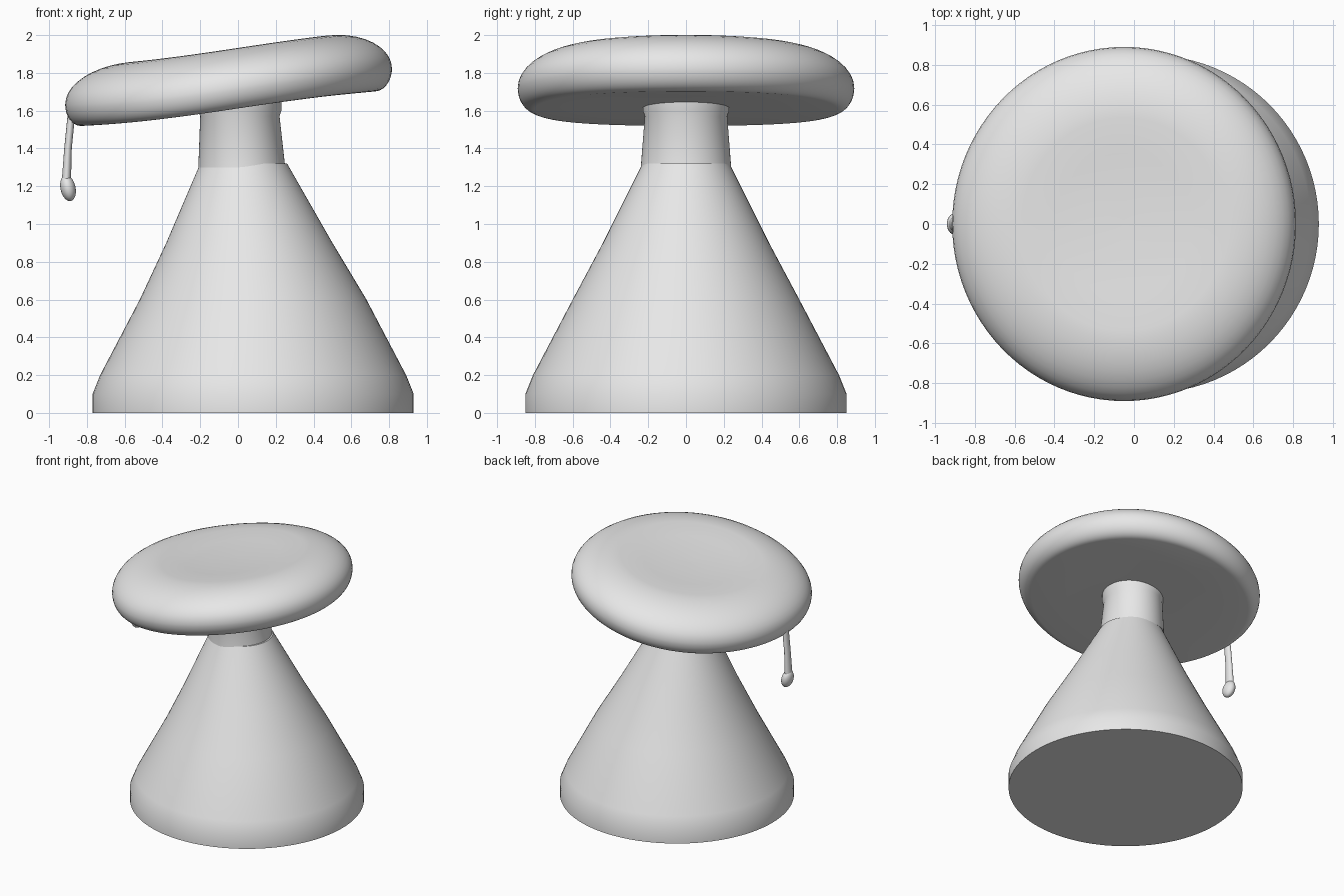
import bpy, bmesh
from math import sin, cos, pi, tau, radians

cube = bpy.data.objects.get("Cube")
if cube:
    bpy.data.objects.remove(cube, do_unlink=True)

colour = (0.8, 0.8, 0.8, 1)
grey = bpy.data.materials.new("plain_grey")
grey.use_nodes = True
grey.diffuse_color = colour
grey.node_tree.nodes["Principled BSDF"].inputs["Base Color"].default_value = colour


def finish(obj, angle):
    """Give an object its colour and smooth shading with crisp edges."""
    obj.data.materials.append(grey)
    bpy.ops.object.select_all(action='DESELECT')
    obj.select_set(True)
    bpy.context.view_layer.objects.active = obj
    bpy.ops.object.shade_smooth_by_angle(angle=radians(angle))


def stack(name, rings, stretch=1, sides=96, lift=None):
    """Closed skin over rings of (centre x, z, radius), stretched along y."""
    bm = bmesh.new()
    loops = []
    for centre, height, radius in rings:
        loop = []
        for i in range(sides):
            turn = tau * i / sides
            x = centre + radius * cos(turn)
            y = radius * stretch * sin(turn)
            z = height + (lift(x) if lift else 0)
            loop.append(bm.verts.new((x, y, z)))
        loops.append(loop)
    for low, high in zip(loops, loops[1:]):
        for i in range(sides):
            j = (i + 1) % sides
            bm.faces.new((low[i], low[j], high[j], high[i]))
    bm.faces.new(reversed(loops[0]))
    bm.faces.new(loops[-1])
    mesh = bpy.data.meshes.new(name)
    bm.to_mesh(mesh)
    bm.free()
    obj = bpy.data.objects.new(name, mesh)
    bpy.context.collection.objects.link(obj)
    finish(obj, 35)


def seat_lift(x):
    """Gentle S-shaped tilt of the seat, low on its right side."""
    return 1.615 + 0.1 * sin(1.5 * x - 0.03)


def cushion_rings(centre, radius, steps=10):
    """Flat underside, rolled rim made of two quarter ellipses, dished top."""
    middle, top, bottom_roll, top_roll = 0.115, 0.32, 0.1, 0.4
    profile = [(r, 0) for r in (0.01, 0.3, 0.6)]
    for i in range(2 * steps + 1):
        a = pi / 2 * (i / steps - 1)
        roll = bottom_roll if a < 0 else top_roll
        depth = middle if a < 0 else top - middle
        profile.append((1 - roll + roll * cos(a), middle + depth * sin(a)))
    rim = 1 - top_roll
    for r in (0.4, 0.2, 0.01):
        dish = 0.025 * (1 - (r / rim) ** 2)
        profile.append((r, top - dish))
    return [(centre, z, radius * r) for r, z in profile]


# Conical base with an upright foot band, leaning slightly inward
stack("base_cone", [(0.08, 0, 0.85), (0.08, 0.1, 0.85), (0.08, 0.2, 0.81),
                    (0.08, 0.6, 0.6), (0.06, 0.9, 0.44), (0.03, 1.32, 0.23)])

# Neck with a small flare under the seat
stack("neck", [(0.02, 1.3, 0.23), (0.01, 1.57, 0.21),
               (0.01, 1.6, 0.22), (0.01, 1.7, 0.22)], stretch=1.04)

# Round tilted cushion
stack("seat_cushion", cushion_rings(-0.05, 0.865), stretch=1.03, lift=seat_lift)

# Hanging pull cord
stack("pull_cord", [(-0.91, 1.2, 0.025), (-0.9, 1.4, 0.02), (-0.88, 1.6, 0.02)],
      stretch=1.5, sides=24)

# Rounded end of the cord
bpy.ops.mesh.primitive_uv_sphere_add(segments=24, ring_count=12, radius=1,
                                     location=(-0.9, 0, 1.19),
                                     rotation=(0, radians(-12), 0))
bulb = bpy.context.object
bulb.name = "cord_bulb"
bulb.scale = (0.04, 0.055, 0.07)
finish(bulb, 60)
